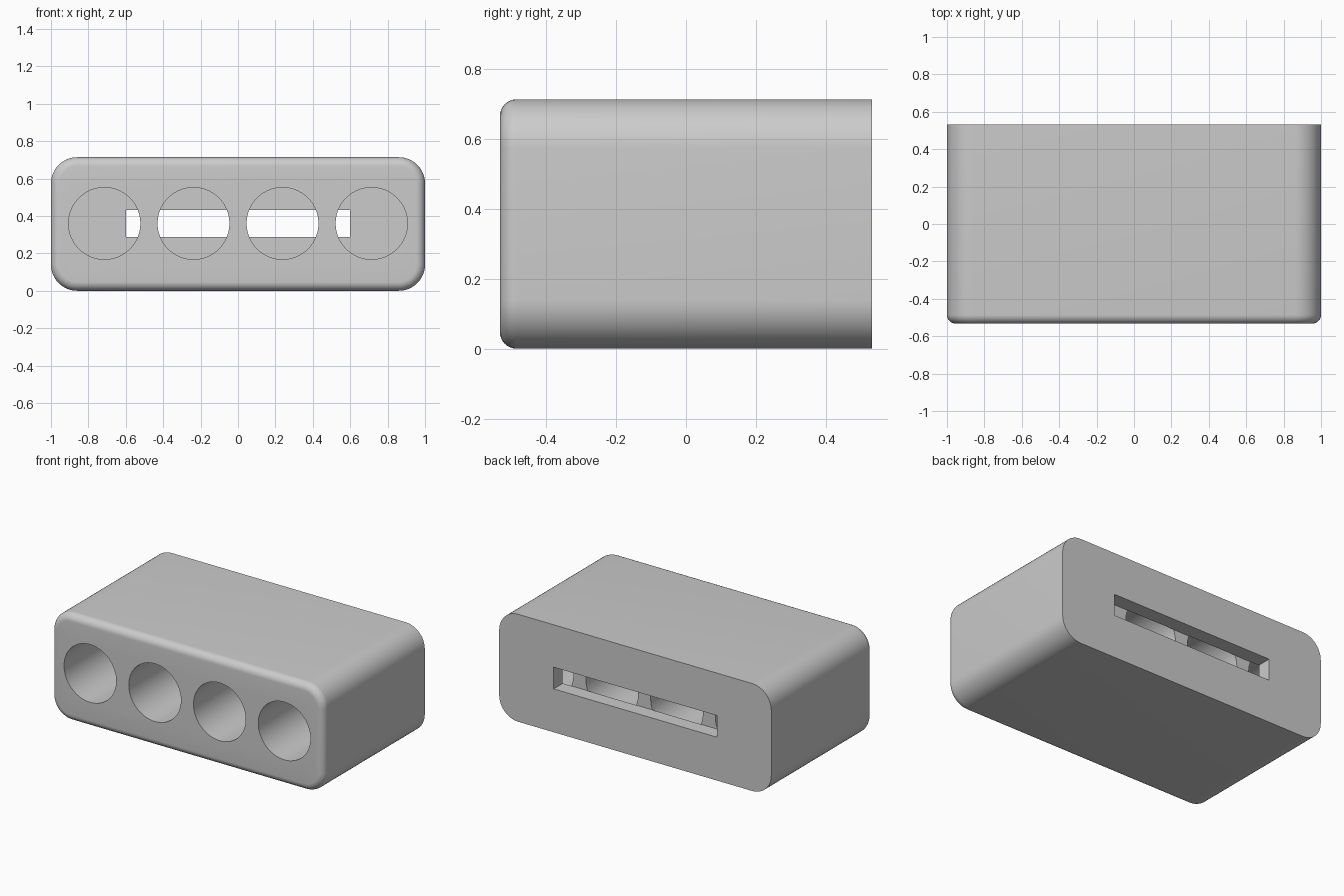
import bpy, bmesh, math
from mathutils import Matrix

if "Cube" in bpy.data.objects:
    bpy.data.objects.remove(bpy.data.objects["Cube"])

W, D, H = 1.0, 0.533, 0.714          # half width, half depth, height
CORNER, FILLET = 0.14, 0.048
MID, WALL = 0.36, 0.095              # hole axis height, rear wall thickness


def make_object(name, bm):
    bmesh.ops.recalc_face_normals(bm, faces=bm.faces)
    mesh = bpy.data.meshes.new(name)
    bm.to_mesh(mesh)
    bm.free()
    obj = bpy.data.objects.new(name, mesh)
    bpy.context.collection.objects.link(obj)
    return obj


def rounded_ring(bm, y, inset, steps=12):
    """Rounded rectangle in the xz plane, shrunk by inset."""
    ring = []
    r = CORNER - inset
    for q, (sx, sz) in enumerate([(1, 1), (-1, 1), (-1, -1), (1, -1)]):
        for i in range(steps + 1):
            a = (q + i / steps) * math.pi / 2
            x = sx * (W - CORNER) + r * math.cos(a)
            z = H / 2 + sz * (H / 2 - CORNER) + r * math.sin(a)
            ring.append(bm.verts.new((x, y, z)))
    return ring


# body: rounded block with a fillet round the front face
bm = bmesh.new()
rings = []
for i in range(9):
    a = i / 8 * math.pi / 2
    rings.append(rounded_ring(bm, -D + FILLET * (1 - math.sin(a)),
                              FILLET * (1 - math.cos(a))))
rings.reverse()
rings.append(rounded_ring(bm, D, 0))
for lo, hi in zip(rings, rings[1:]):
    n = len(lo)
    for j in range(n):
        k = (j + 1) % n
        bm.faces.new((lo[j], lo[k], hi[k], hi[j]))
bm.faces.new(rings[0])
bm.faces.new(rings[-1])
body = make_object("holder_body", bm)

# cutter: four round blind holes from the front
bm = bmesh.new()
y0, y1 = -D - 0.1, D - WALL
for i in range(4):
    place = (Matrix.Translation(((i - 1.5) * 0.476, (y0 + y1) / 2, MID))
             @ Matrix.Rotation(math.pi / 2, 4, 'X'))
    bmesh.ops.create_cone(bm, cap_ends=True, segments=64, radius1=0.192,
                          radius2=0.192, depth=y1 - y0, matrix=place)
holes = make_object("hole_cutter", bm)

# cutter: wide slot through the rear wall
bm = bmesh.new()
y0, y1 = D - WALL - 0.001, D + 0.1
bmesh.ops.create_cube(bm, size=1, matrix=Matrix.Translation((0, (y0 + y1) / 2, MID))
                      @ Matrix.Diagonal((1.2, y1 - y0, 0.144, 1)))
slot = make_object("slot_cutter", bm)

# cut the body
bpy.context.view_layer.objects.active = body
body.select_set(True)
for cutter in (holes, slot):
    cutter.hide_render = True
    mod = body.modifiers.new(cutter.name, 'BOOLEAN')
    mod.operation = 'DIFFERENCE'
    mod.solver = 'EXACT'
    mod.object = cutter
    bpy.ops.object.modifier_apply(modifier=mod.name)
for cutter in (holes, slot):
    bpy.data.objects.remove(cutter)

bpy.ops.object.shade_smooth_by_angle(angle=math.radians(30))
